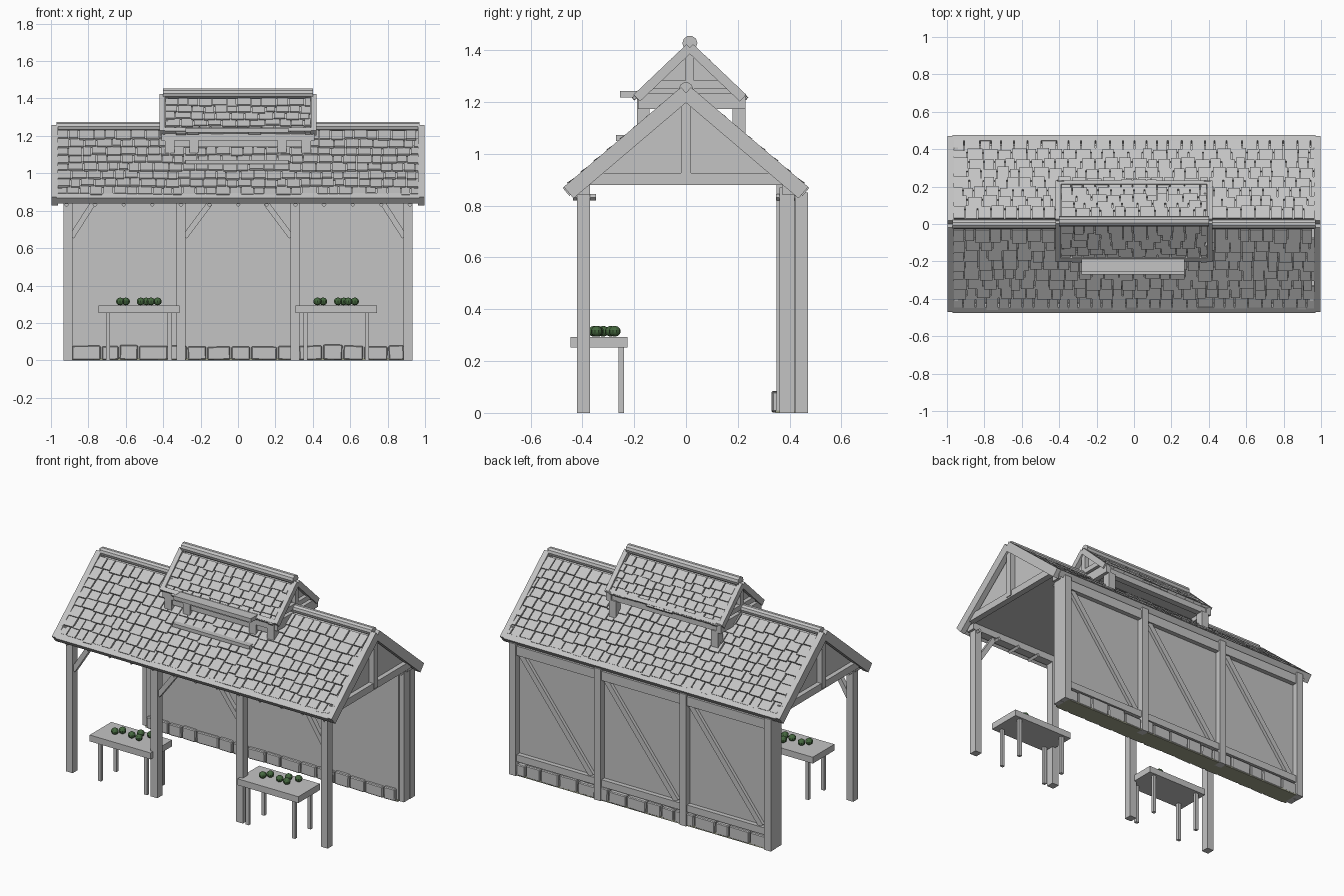
import bpy, bmesh, math, random
from mathutils import Vector, Matrix

random.seed(4)
if "Cube" in bpy.data.objects:
    bpy.data.objects.remove(bpy.data.objects["Cube"], do_unlink=True)


def material(name, rgb):
    m = bpy.data.materials.new(name)
    m.use_nodes = True
    m.diffuse_color = (*rgb, 1)
    m.node_tree.nodes["Principled BSDF"].inputs["Base Color"].default_value = (*rgb, 1)
    return m


GREY = material("pale grey", (0.55, 0.55, 0.55))
GREEN = material("leaf green", (0.06, 0.14, 0.05))
OLIVE = material("dark olive", (0.35, 0.36, 0.26))


def finish(name, bm, mat=GREY):
    bmesh.ops.recalc_face_normals(bm, faces=bm.faces)
    me = bpy.data.meshes.new(name)
    bm.to_mesh(me)
    bm.free()
    me.materials.append(mat)
    ob = bpy.data.objects.new(name, me)
    bpy.context.collection.objects.link(ob)
    return ob


def add_cube(bm, matrix, size):
    bmesh.ops.create_cube(bm, size=1, matrix=matrix @ Matrix.Diagonal((*size, 1)))


def box(name, x, y, z, mat=GREY):
    """Box from (low, high) pairs."""
    bm = bmesh.new()
    lo, hi = Vector((x[0], y[0], z[0])), Vector((x[1], y[1], z[1]))
    add_cube(bm, Matrix.Translation((lo + hi) / 2), hi - lo)
    return finish(name, bm, mat)


def beam(name, p, q, width, height, roll=0):
    """Squared timber between two points."""
    p, q = Vector(p), Vector(q)
    d = q - p
    m = Matrix.Translation((p + q) / 2) @ d.to_track_quat('X', 'Z').to_matrix().to_4x4()
    bm = bmesh.new()
    add_cube(bm, m @ Matrix.Rotation(roll, 4, 'X'), (d.length, width, height))
    return finish(name, bm)


def ridge_log(name, half, y, z, r):
    bm = bmesh.new()
    m = Matrix.Translation((0, y, z)) @ Matrix.Rotation(math.pi / 2, 4, 'Y')
    bmesh.ops.create_cone(bm, cap_ends=True, segments=10, radius1=r, radius2=r,
                          depth=2 * half, matrix=m)
    return finish(name, bm)


def shingles(name, half, cy, apex, angle, first, rows, step):
    """Rows of uneven overlapping tiles on both slopes."""
    bm = bmesh.new()
    c, s = math.cos(angle), math.sin(angle)
    for side in (-1, 1):
        frame = Matrix(((1, 0, 0, 0), (0, side * c, side * s, cy),
                        (0, -s, c, apex), (0, 0, 0, 1)))
        for row in range(rows):
            x = -half
            while x < half - 0.015:
                w = min(random.uniform(0.05, 0.085), half - x)
                length = step * 1.2 + random.uniform(-0.008, 0.008)
                t = first + row * step + length / 2
                m = frame @ Matrix.Translation((x + w / 2, t, 0.01 + random.uniform(0, 0.004)))
                add_cube(bm, m @ Matrix.Rotation(0.13, 4, 'X'), (w - 0.006, length, 0.013))
                x += w
    return finish(name, bm)


def gable_core(name, half, cy, apex, base, spread):
    """Closed triangular prism under the tiles."""
    bm = bmesh.new()
    vs = [bm.verts.new((-half, cy + y, z))
          for y, z in ((-spread, base), (spread, base), (0, apex))]
    f = bm.faces.new(vs)
    ext = bmesh.ops.extrude_face_region(bm, geom=[f], use_keep_orig=True)
    bmesh.ops.translate(bm, vec=(2 * half, 0, 0),
                        verts=[v for v in ext["geom"] if isinstance(v, bmesh.types.BMVert)])
    return finish(name, bm)


# Main roof
SLOPE = math.radians(40)
gable_core("main_roof_core", 0.95, 0, 1.24, 0.885, 0.425)
shingles("main_roof_shingles", 0.965, 0, 1.24, SLOPE, 0.03, 8, 0.066)
ridge_log("main_ridge", 0.97, 0, 1.25, 0.027)
for side, tag in ((-1, "right"), (1, "left")):
    x = side * 0.98
    for d, end in ((-1, "front"), (1, "back")):
        beam(f"{tag}_{end}_barge_board", (x, 0, 1.235), (x, d * 0.453, 0.85), 0.036, 0.058)
    box(f"{tag}_gable_tie", sorted((side * 0.94, side * 0.98)), (-0.41, 0.41), (0.88, 0.925))
    box(f"{tag}_king_post", sorted((side * 0.94, side * 0.985)), (-0.02, 0.02), (0.89, 1.23))

# Eaves, top plates and rafter ends
for d, end in ((-1, "front"), (1, "back")):
    beam(f"{end}_eave_beam", (-0.97, d * 0.448, 0.866), (0.97, d * 0.448, 0.866),
         0.04, 0.04, -d * SLOPE)
    box(f"{end}_top_plate", (-0.95, 0.95), sorted((d * 0.37, d * 0.425)), (0.842, 0.89))
    for i in range(13):
        x = -0.917 + i * 0.153
        beam(f"{end}_rafter_end_{i}", (x, d * 0.347, 0.832), (x, d * 0.436, 0.832),
             0.018, 0.018, math.pi / 4)

# Raised roof lantern
CY = 0.015
gable_core("lantern_roof_core", 0.385, CY, 1.405, 1.2, 0.2)
shingles("lantern_shingles", 0.39, CY, 1.405, math.radians(44.5), 0.02, 5, 0.051)
ridge_log("lantern_ridge", 0.4, CY, 1.427, 0.029)
for d, end in ((-1, "front"), (1, "back")):
    y = CY + d * 0.185
    box(f"lantern_{end}_plate", (-0.39, 0.39), (y - 0.02, y + 0.02), (1.175, 1.23))
    beam(f"lantern_{end}_eave", (-0.4, CY + d * 0.2, 1.226), (0.4, CY + d * 0.2, 1.226),
         0.025, 0.025, math.pi / 4)
    for x in (-0.365, 0.365):
        box(f"lantern_{end}_post", (x - 0.025, x + 0.025), (y - 0.02, y + 0.03), (1.06, 1.18))
for side, tag in ((-1, "right"), (1, "left")):
    x = side * 0.405
    for d, end in ((-1, "front"), (1, "back")):
        beam(f"lantern_{tag}_{end}_barge", (x, CY, 1.41), (x, CY + d * 0.205, 1.215), 0.03, 0.036)
    span = sorted((side * 0.375, side * 0.41))
    box(f"lantern_{tag}_tie", span, (CY - 0.15, CY + 0.15), (1.25, 1.282))
    box(f"lantern_{tag}_king_post", span, (CY - 0.016, CY + 0.016), (1.23, 1.41))
    box(f"lantern_{tag}_plate", span, (CY - 0.2, CY + 0.215), (1.172, 1.232))
    xi = side * 0.235
    box(f"lantern_{tag}_jamb", (xi - 0.025, xi + 0.025), (-0.19, -0.15), (1.08, 1.18))
box("lantern_head_rail", (-0.36, 0.36), (-0.18, -0.15), (1.14, 1.18))
box("lantern_awning", (-0.28, 0.27), (-0.255, -0.18), (1.217, 1.242))
box("lantern_sill", (-0.28, 0.27), (-0.27, -0.2), (1.05, 1.072))

# Front posts and knee braces
for x in (-0.91, -0.305, 0.305, 0.91):
    box("front_post", (x - 0.024, x + 0.024), (-0.42, -0.37), (0, 0.87))
for side in (-1, 1):
    for x0, x1 in ((0.89, 0.775), (0.285, 0.15)):
        beam("knee_brace", (side * x0, -0.395, 0.66), (side * x1, -0.395, 0.84), 0.03, 0.03)

# Back wall
box("wall_panel", (-0.9, 0.9), (0.35, 0.43), (0.01, 0.885))
for x in (-0.91, -0.305, 0.305, 0.91):
    box("back_post", (x - 0.024, x + 0.024), (0.42, 0.47), (0, 0.85))
for x in (-0.91, 0.91):
    box("wall_end_post", (x - 0.022, x + 0.022), (0.36, 0.418), (0, 0.87))
box("wall_head_beam", (-0.9, 0.9), (0.42, 0.46), (0.775, 0.835))
box("wall_sill_beam", (-0.9, 0.9), (0.42, 0.46), (0.09, 0.135))
for x in (-0.605, 0, 0.605):
    beam("wall_brace", (x + 0.255, 0.436, 0.775), (x - 0.245, 0.436, 0.135), 0.03, 0.035)

# Stone footing on both wall faces
box("wall_footing", (-0.9, 0.9), (0.345, 0.46), (0, 0.012), OLIVE)
bm = bmesh.new()
for y in (0.346, 0.447):
    x = -0.89
    while x < 0.85:
        w = min(random.uniform(0.09, 0.16), 0.89 - x)
        h = random.uniform(0.07, 0.085)
        m = Matrix.Translation((x + w / 2, y, h / 2 + 0.003))
        add_cube(bm, m @ Matrix.Rotation(random.uniform(-0.03, 0.03), 4, 'Y'),
                 (w - 0.008, random.uniform(0.025, 0.035), h))
        x += w
bmesh.ops.bevel(bm, geom=bm.edges[:], offset=0.005, segments=1, affect='EDGES')
finish("footing_stones", bm)

# Market tables with round vegetables
spots = ((-0.1, -0.355), (-0.07, -0.32), (0.01, -0.34), (0.04, -0.29),
         (0.065, -0.345), (0.1, -0.275))
for cx, tag in ((-0.53, "right"), (0.525, "left")):
    box(f"{tag}_table_top", (cx - 0.217, cx + 0.217), (-0.445, -0.225), (0.252, 0.293))
    for x in (cx - 0.165, cx + 0.165):
        for y in (-0.41, -0.25):
            box(f"{tag}_table_leg", (x - 0.011, x + 0.011), (y - 0.01, y + 0.01), (0, 0.255))
    bm = bmesh.new()
    for x, y in spots:
        m = Matrix.Translation((cx + x, y, 0.315)) @ Matrix.Diagonal((1, 1, 0.9, 1))
        bmesh.ops.create_uvsphere(bm, u_segments=10, v_segments=7, radius=0.023, matrix=m)
    finish(f"{tag}_vegetables", bm, GREEN)
